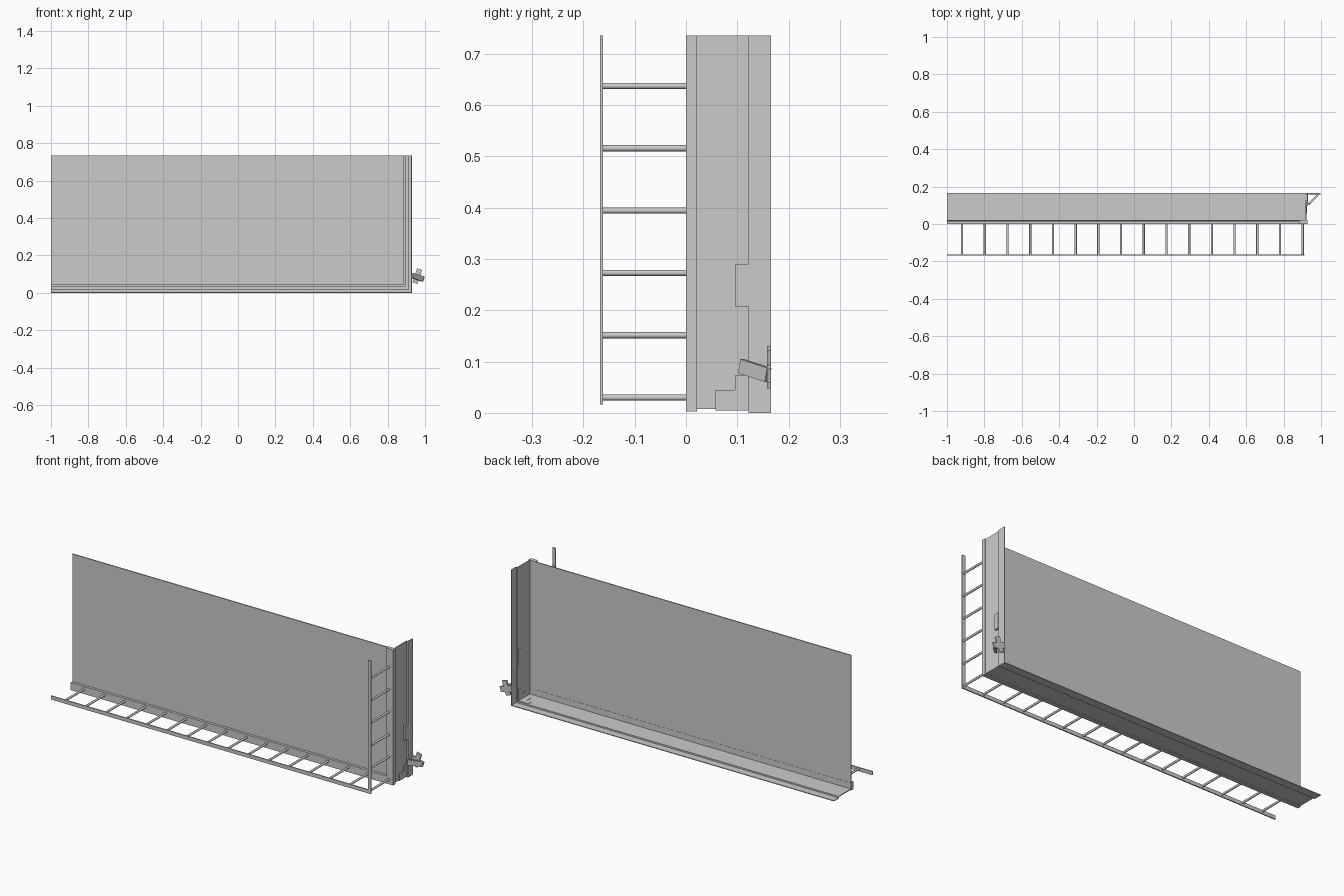
import bpy, bmesh
from math import radians, pi
from mathutils import Vector, Matrix

if "Cube" in bpy.data.objects:
    bpy.data.objects.remove(bpy.data.objects["Cube"])

LEFT, RIGHT, TOP = -1.0, 0.93, 0.735


def finish(name, bm):
    bmesh.ops.recalc_face_normals(bm, faces=bm.faces)
    me = bpy.data.meshes.new(name)
    bm.to_mesh(me)
    bm.free()
    ob = bpy.data.objects.new(name, me)
    bpy.context.collection.objects.link(ob)
    return ob


def box(name, lo, hi):
    lo, hi = Vector(lo), Vector(hi)
    bm = bmesh.new()
    bmesh.ops.create_cube(bm, size=1, matrix=Matrix.Translation((lo + hi) / 2)
                          @ Matrix.Diagonal((*(hi - lo), 1)))
    return finish(name, bm)


def sweep(name, profile):
    """Sweep (inset, y) points along the bottom and up the right side, mitred."""
    bm = bmesh.new()
    rings = [[bm.verts.new(p) for p in ring] for ring in (
        [(LEFT, y, d) for d, y in profile],
        [(RIGHT - d, y, d) for d, y in profile],
        [(RIGHT - d, y, TOP) for d, y in profile])]
    n = len(profile)
    for a, b in zip(rings, rings[1:]):
        for i in range(n):
            j = (i + 1) % n
            bm.faces.new((a[i], a[j], b[j], b[i]))
    bm.faces.new(rings[0])
    bm.faces.new(rings[-1])
    return finish(name, bm)


def rung(name, x, z):
    bm = bmesh.new()
    bmesh.ops.create_cone(bm, cap_ends=True, segments=12, radius1=0.006,
                          radius2=0.006, depth=0.166,
                          matrix=Matrix.Translation((x, -0.081, z))
                          @ Matrix.Rotation(pi / 2, 4, 'X'))
    ob = finish(name, bm)
    for p in ob.data.polygons:
        p.use_smooth = len(p.vertices) == 4


# frame: front bezel, recessed channel wall and back flange
sweep("frame", [(.003, 0), (.044, 0), (.044, .021), (.012, .021), (.012, .126),
                (.004, .126), (.004, .166), (0, .166), (0, .122),
                (.008, .122), (.008, .021), (.003, .021)])

# thin panel behind the bezel
box("panel", (LEFT, .014, .03), (RIGHT - .03, .020, TOP - .002))

# front guard: flat L-shaped rail standing off on rungs
box("guard_rail_bottom", (LEFT, -.168, .016), (.912, -.162, .036))
box("guard_rail_side", (.893, -.168, .036), (.912, -.162, TOP))
PITCH = 0.1214
for i in range(16):
    rung("guard_rung_bottom_%d" % i, .902 - i * PITCH, .030)
for i in range(1, 6):
    rung("guard_rung_side_%d" % i, .902, .030 + i * PITCH)

# stepped corner bracket wrapping both sides
for i, (y0, y1, reach) in enumerate([(.057, .095, .045), (.095, .122, .073)]):
    box("corner_bracket_side_%d" % i, (RIGHT - .014, y0, .005), (RIGHT - .005, y1, reach))
    box("corner_bracket_bottom_%d" % i, (RIGHT - reach, y0, .005), (RIGHT - .005, y1, .014))

# latch plate on the side wall
box("latch_plate", (RIGHT - .014, .095, .207), (RIGHT + .001, .122, .290))


def bar(name, a, b, thick, height):
    """Bar from a to b lying in the tilted latch plane."""
    a, b = Vector(a), Vector(b)
    d = (b - a).normalized()
    side = d.cross(Vector((0, 0, 1))).normalized()
    up = side.cross(d)
    rot = Matrix((d, side, up)).transposed().to_4x4()
    bm = bmesh.new()
    bmesh.ops.create_cube(bm, size=1, matrix=Matrix.Translation((a + b) / 2) @ rot
                          @ Matrix.Diagonal(((b - a).length, thick, height, 1)))
    return finish(name, bm)


# side latch: diagonal strut, back bar and tilted cross plate
bar("latch_strut", (.935, .108, .091), (.988, .160, .074), .012, .028)
bar("latch_back_bar", (.927, .162, .094), (.994, .162, .072), .008, .028)
bar("latch_cross_plate", (.946, .162, .052), (.971, .162, .126), .008, .028)
